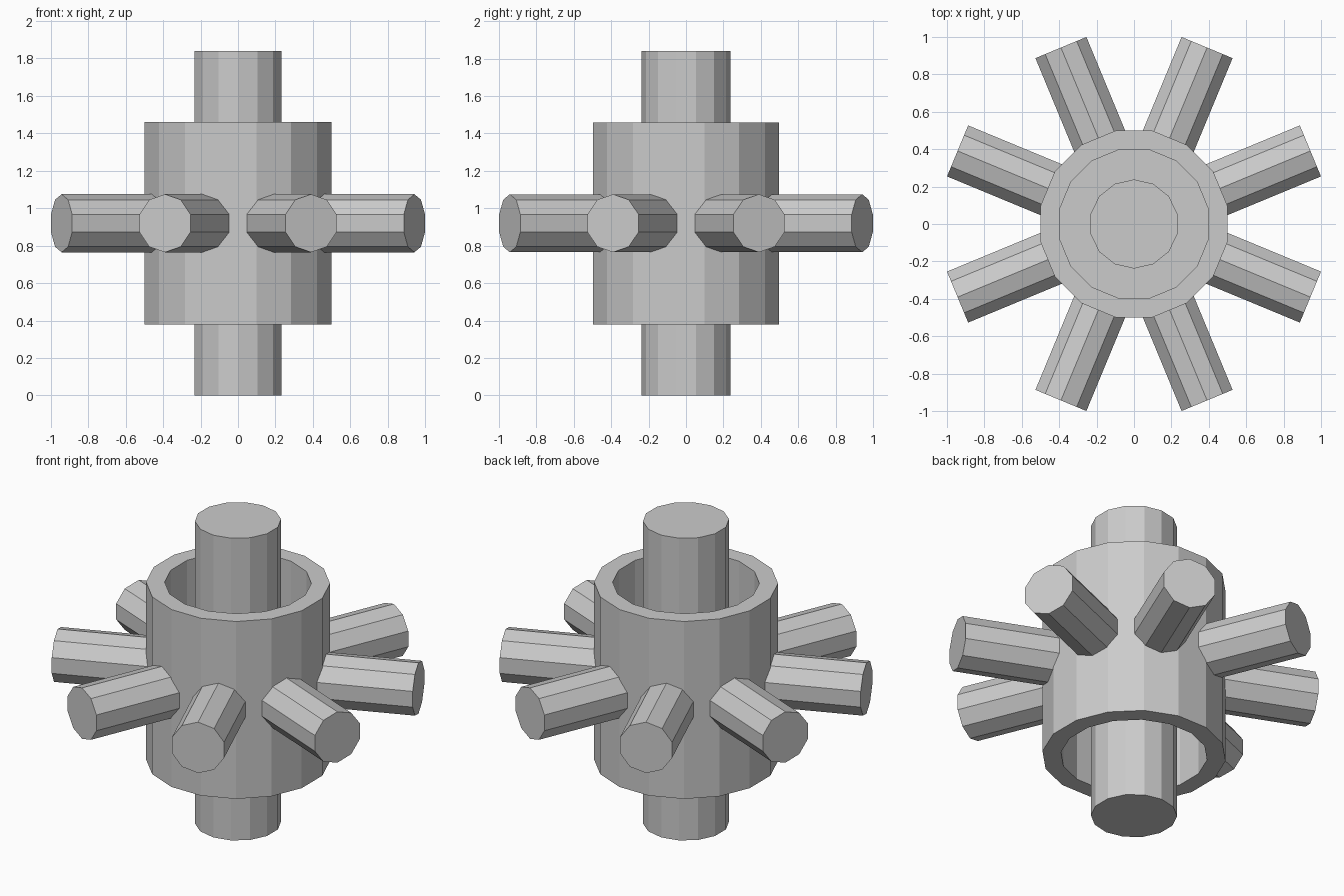
import bpy
import bmesh
from math import pi, cos, sin
from mathutils import Matrix, Vector

cube = bpy.data.objects.get("Cube")
if cube:
    bpy.data.objects.remove(cube, do_unlink=True)

MID = 0.92  # height of the spoke plane

grey = bpy.data.materials.new("plain_grey")
grey.use_nodes = True
colour = (0.6, 0.6, 0.6, 1)
grey.diffuse_color = colour
grey.node_tree.nodes["Principled BSDF"].inputs["Base Color"].default_value = colour


def finish(bm, name):
    bmesh.ops.recalc_face_normals(bm, faces=bm.faces[:])
    mesh = bpy.data.meshes.new(name)
    bm.to_mesh(mesh)
    bm.free()
    mesh.materials.append(grey)
    obj = bpy.data.objects.new(name, mesh)
    bpy.context.collection.objects.link(obj)
    return obj


def cylinder(name, radius, length, sides, matrix):
    bm = bmesh.new()
    bmesh.ops.create_cone(bm, cap_ends=True, segments=sides, radius1=radius,
                          radius2=radius, depth=length, matrix=matrix)
    return finish(bm, name)


def lathe(name, profile, sides):
    """Revolve a closed (radius, z) profile around the z axis."""
    bm = bmesh.new()
    rings = []
    for i in range(sides):
        a = 2 * pi * (i + 0.5) / sides
        rings.append([bm.verts.new((r * cos(a), r * sin(a), z)) for r, z in profile])
    n = len(profile)
    for i in range(sides):
        here, there = rings[i], rings[(i + 1) % sides]
        for j in range(n):
            k = (j + 1) % n
            bm.faces.new((here[j], there[j], there[k], here[k]))
    return finish(bm, name)


# Central shaft through the whole hub
cylinder("shaft", 0.238, 2 * MID, 14, Matrix.Translation((0, 0, MID)))

# Hollow drum, joined to the shaft by a web at mid height
upper = [(0.2, 0.12), (0.405, 0.12), (0.405, 0.54), (0.508, 0.54)]
lower = [(r, -z) for r, z in reversed(upper)]
lathe("drum", [(r, MID + z) for r, z in upper + lower], 16)

# Eight spokes pointing outward from the drum wall
INNER, OUTER = 0.43, 1.02
for i in range(8):
    a = pi / 8 + i * pi / 4
    out = Vector((cos(a), sin(a), 0))
    side = Vector((-sin(a), cos(a), 0))
    axes = Matrix((side, Vector((0, 0, 1)), out)).transposed().to_4x4()
    centre = out * (INNER + OUTER) / 2 + Vector((0, 0, MID))
    cylinder(f"spoke_{i + 1}", 0.155, OUTER - INNER, 10,
             Matrix.Translation(centre) @ axes)
